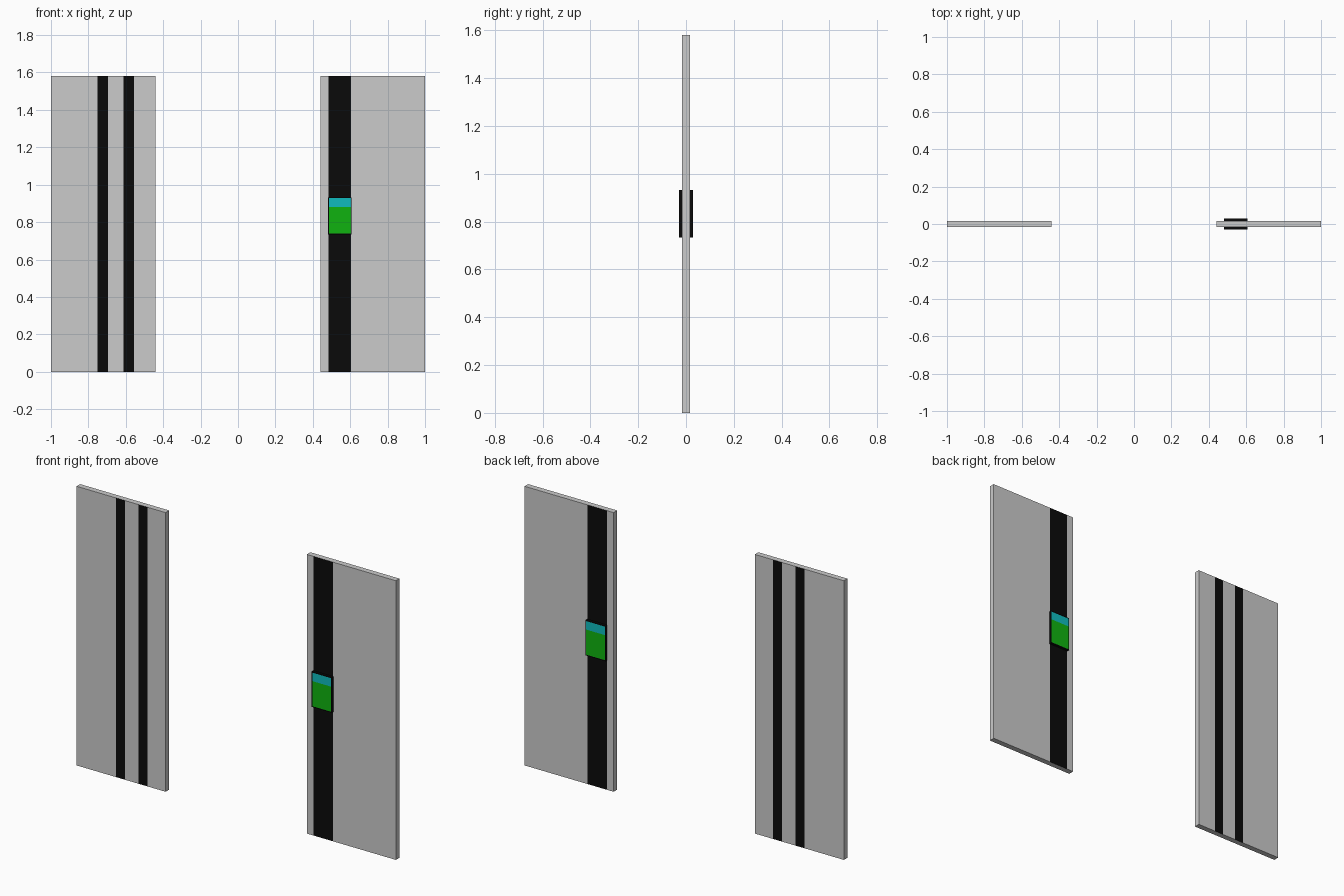
import bpy, bmesh

if "Cube" in bpy.data.objects:
    bpy.data.objects.remove(bpy.data.objects["Cube"])


def material(name, rgb):
    m = bpy.data.materials.new(name)
    m.diffuse_color = (*rgb, 1)
    m.use_nodes = True
    m.node_tree.nodes["Principled BSDF"].inputs["Base Color"].default_value = m.diffuse_color
    return m


BLACK = material("black", (0.003, 0.003, 0.003))
GREEN = material("green", (0.005, 0.45, 0.005))
CYAN = material("cyan", (0.005, 0.5, 0.52))


def slab(name, xs, zs, y0, y1, mats, cell_slot):
    """Box divided at xs and zs; cell_slot(x, z) colours the front/back cells."""
    bm = bmesh.new()
    bmesh.ops.create_cube(bm, size=1)
    for v in bm.verts:
        v.co = (xs[0] if v.co.x < 0 else xs[-1],
                y0 if v.co.y < 0 else y1,
                zs[0] if v.co.z < 0 else zs[-1])
    cuts = [((x, 0, 0), (1, 0, 0)) for x in xs[1:-1]]
    cuts += [((0, 0, z), (0, 0, 1)) for z in zs[1:-1]]
    for co, no in cuts:
        bmesh.ops.bisect_plane(bm, geom=bm.verts[:] + bm.edges[:] + bm.faces[:],
                               plane_co=co, plane_no=no)
    bm.normal_update()
    for f in bm.faces:
        if abs(f.normal.y) > 0.5:
            c = f.calc_center_median()
            f.material_index = cell_slot(c.x, c.z)
    mesh = bpy.data.meshes.new(name)
    for m in mats:
        mesh.materials.append(m)
    bm.to_mesh(mesh)
    bm.free()
    ob = bpy.data.objects.new(name, mesh)
    bpy.context.collection.objects.link(ob)
    return ob


H, T = 1.58, 0.016

# Left panel with two dark stripes
slab("left_panel", [-1, -0.752, -0.696, -0.611, -0.555, -0.442], [0, H], -T, T,
     [None, BLACK],
     lambda x, z: int(-0.752 < x < -0.696 or -0.611 < x < -0.555))

# Right panel with one wide dark stripe
slab("right_panel", [0.442, 0.485, 0.605, 1], [0, H], -T, T,
     [None, BLACK], lambda x, z: int(0.485 < x < 0.605))


# Black housings with a cyan display above a green plate, on both faces
def display_slot(x, z):
    if not (0.486 < x < 0.604 and 0.738 < z < 0.928):
        return 0
    return 1 if z < 0.880 else 2


for side, (y0, y1) in {"front": (-0.03, -T), "back": (T, 0.03)}.items():
    slab(side + "_reader", [0.482, 0.486, 0.604, 0.608],
         [0.733, 0.738, 0.880, 0.928, 0.933], y0, y1,
         [BLACK, GREEN, CYAN], display_slot)
